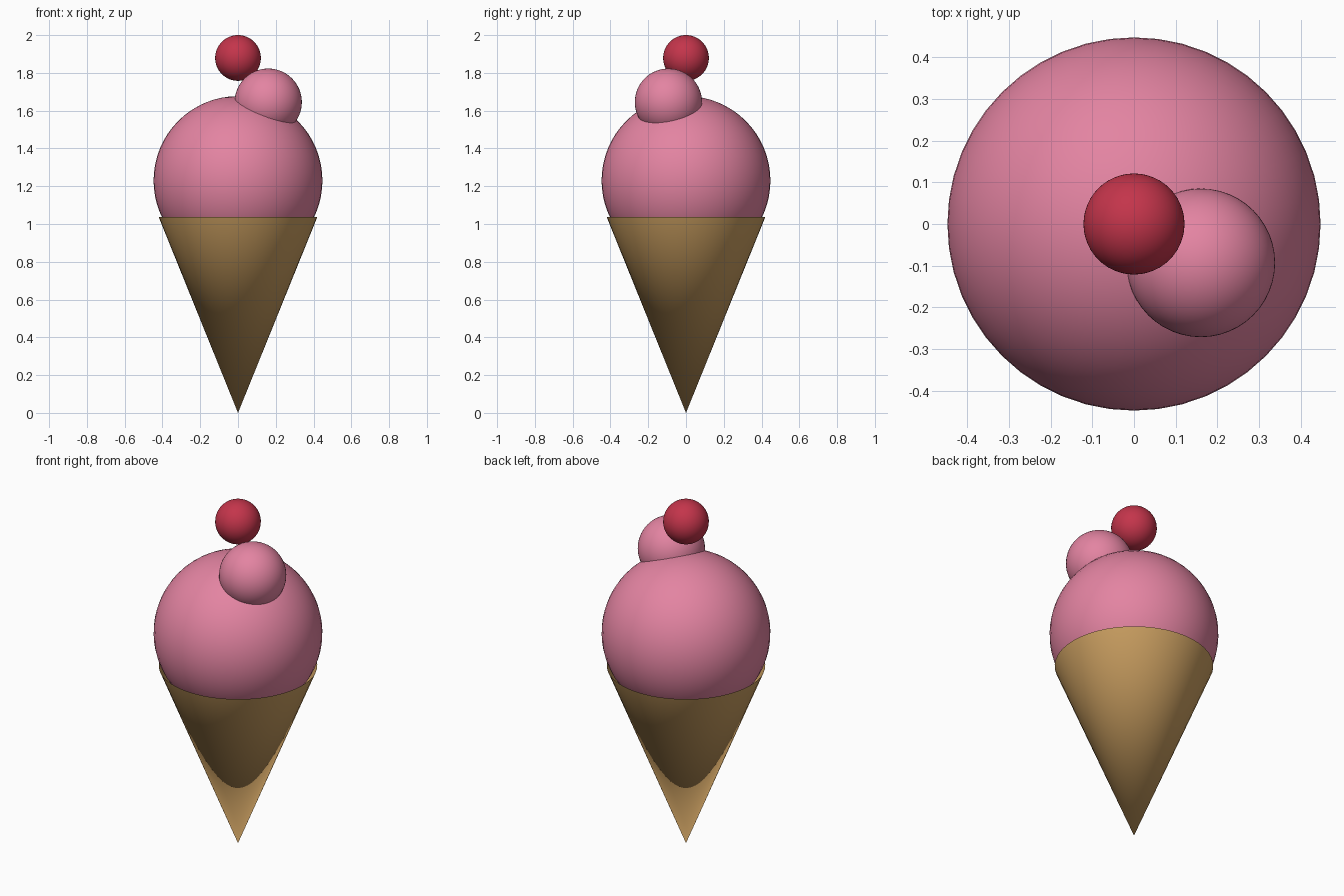
import bpy
import math

cube = bpy.data.objects.get("Cube")
if cube:
    bpy.data.objects.remove(cube, do_unlink=True)


def material(name, rgb):
    mat = bpy.data.materials.new(name)
    mat.use_nodes = True
    mat.diffuse_color = (*rgb, 1)
    mat.node_tree.nodes["Principled BSDF"].inputs["Base Color"].default_value = (*rgb, 1)
    return mat


def finish(name, mat):
    obj = bpy.context.object
    obj.name = name
    obj.data.materials.append(mat)
    bpy.ops.object.shade_smooth_by_angle(angle=math.radians(40))


def ball(name, radius, location, mat):
    bpy.ops.mesh.primitive_uv_sphere_add(
        segments=48, ring_count=32, radius=radius, location=location)
    finish(name, mat)


pink = material("strawberry_pink", (0.77, 0.23, 0.36))
tan = material("wafer_tan", (0.60, 0.35, 0.12))
red = material("cherry_red", (0.55, 0.035, 0.07))

# Hollow wafer cone, open at the rim, point down
rim_height = 1.037
bpy.ops.mesh.primitive_cone_add(
    vertices=48, radius1=0, radius2=0.42, depth=rim_height,
    end_fill_type='NOTHING', location=(0, 0, rim_height / 2))
finish("wafer_cone", tan)

# Ice cream scoops and cherry
ball("large_scoop", 0.447, (0, 0, 1.23), pink)
ball("small_scoop", 0.178, (0.16, -0.093, 1.645), pink)
ball("cherry", 0.121, (0, 0, 1.879), red)
